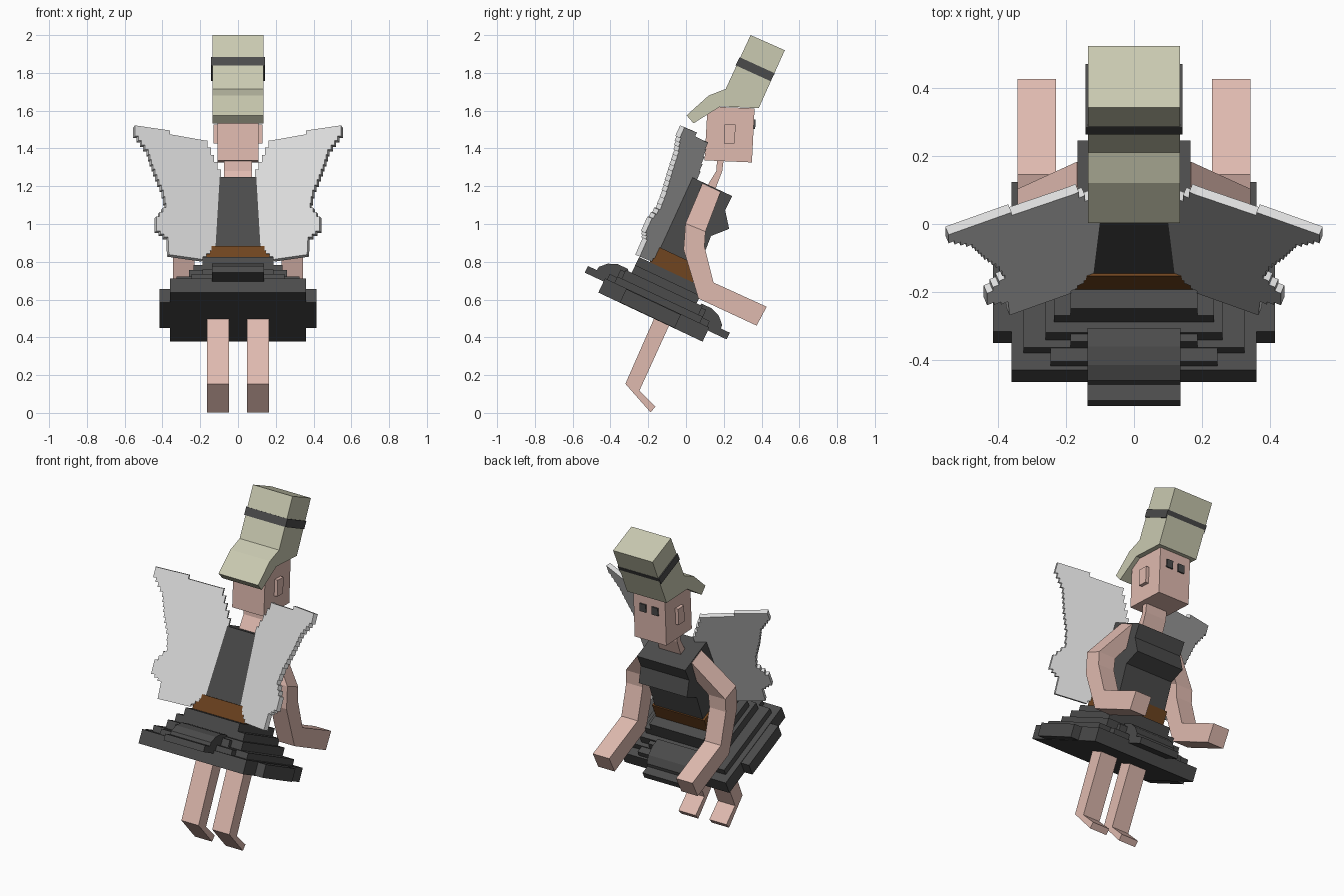
import bpy, bmesh, math
from mathutils import Vector

if "Cube" in bpy.data.objects:
    bpy.data.objects.remove(bpy.data.objects["Cube"])


def material(name, r, g, b):
    m = bpy.data.materials.new(name)
    m.diffuse_color = (r, g, b, 1)
    m.use_nodes = True
    m.node_tree.nodes["Principled BSDF"].inputs["Base Color"].default_value = m.diffuse_color
    return m


SKIN = material("skin", .74, .49, .43)
BLACK = material("black cloth", .07, .07, .07)
BROWN = material("brown belt", .16, .058, .014)
HAT = material("khaki", .59, .59, .44)
WHITE = material("wing white", .72, .72, .72)

# Body leans forward: u runs toward the chest side, w runs up the spine
LEAN = math.radians(25.2)
C, S = math.cos(LEAN), math.sin(LEAN)


def lean(u, w):
    return (-.188 + C * u + S * w, .507 - S * u + C * w)


def finish(name, bm, mat):
    bmesh.ops.recalc_face_normals(bm, faces=bm.faces[:])
    me = bpy.data.meshes.new(name)
    bm.to_mesh(me)
    bm.free()
    me.materials.append(mat)
    ob = bpy.data.objects.new(name, me)
    bpy.context.collection.objects.link(ob)
    return ob


def prism(name, pts, x0, x1, mat):
    """Side profile of (y, z) points, extruded from x0 to x1."""
    bm = bmesh.new()
    face = bm.faces.new([bm.verts.new((x0, y, z)) for y, z in pts])
    ext = bmesh.ops.extrude_face_region(bm, geom=[face])
    moved = [v for v in ext["geom"] if isinstance(v, bmesh.types.BMVert)]
    bmesh.ops.translate(bm, vec=(x1 - x0, 0, 0), verts=moved)
    return finish(name, bm, mat)


def slab(name, hx, u0, u1, w0, w1, mat):
    pts = [lean(u0, w0), lean(u1, w0), lean(u1, w1), lean(u0, w1)]
    return prism(name, pts, -hx, hx, mat)


# Hat, band and head
prism("hat", [(.342, 2), (.523, 1.92), (.385, 1.613), (.183, 1.623), (.04, 1.533),
              (.003, 1.575), (.12, 1.68), (.21, 1.715)], -.136, .136, HAT)
prism("hat_band", [(.284, 1.883), (.47, 1.798), (.448, 1.756), (.263, 1.84)],
      -.142, .142, BLACK)
prism("head", [(.114, 1.622), (.363, 1.612), (.349, 1.326), (.098, 1.337)],
      -.109, .109, SKIN)
prism("neck", [(.165, 1.345), (.2, 1.345), (.192, 1.28), (.15, 1.17),
               (.105, 1.19), (.16, 1.28)], -.074, .074, SKIN)

# Torso with bust, and belt
prism("torso", [lean(u, w) for u, w in [(-.12, .35), (.12, .35), (.107, .525),
      (.178, .6), (.117, .68), (.119, .764), (-.116, .764)]], -.166, .166, BLACK)
slab("belt", .18, -.128, .126, .255, .355, BROWN)

# Skirt of stepped tiers: half width, u range, w range
TIERS = [(.36, -.305, .305, 0, .083), (.415, -.18, .14, .002, .08),
         (.325, -.25, .25, .08, .12), (.245, -.293, .293, .08, .115),
         (.26, -.225, .225, .115, .17), (.187, -.25, .25, .115, .16),
         (.235, -.19, .19, .165, .215), (.187, -.19, .19, .2, .262)]
for i, t in enumerate(TIERS):
    slab(f"skirt_tier_{i + 1}", *t, BLACK)
slab("skirt_flap", .137, -.415, .415, .065, .104, BLACK)

# Rounded folds on the front and rear flaps
for side, s in (("rear", -1), ("front", 1)):
    fold = [(.365, .09), (.36, .125), (.325, .16), (.275, .18), (.215, .18), (.17, .09)]
    prism(side + "_skirt_fold", [lean(s * u, w) for u, w in fold], -.137, .137, BLACK)

# Arm sections: back (y, z), front (y, z), inner x, outer x
ARM = [((.087, 1.215), (.183, 1.17), .06, .168),
       ((-.003, 1.003), (.103, .96), .225, .343),
       ((-.013, .865), (.098, .88), .23, .343),
       ((.066, .605), (.146, .69), .23, .343),
       ((.374, .462), (.427, .562), .23, .343)]


def arm(name, s):
    bm = bmesh.new()
    rings = [[bm.verts.new((s * x, *p)) for x, p in ((xi, a), (xo, a), (xo, b), (xi, b))]
             for a, b, xi, xo in ARM]
    for r, q in zip(rings, rings[1:]):
        for k in range(4):
            bm.faces.new((r[k], r[k - 1], q[k - 1], q[k]))
    bm.faces.new(rings[0])
    bm.faces.new(rings[-1])
    finish(name, bm, SKIN)


# Wing outline keys (x, z, number of jagged steps to the next key)
WING = [(.09, 1.25, 5), (.18, 1.443, 0), (.36, 1.475, 0), (.36, 1.495, 0),
        (.545, 1.522, 0), (.545, 1.49, 4), (.475, 1.395, 4), (.44, 1.29, 4),
        (.395, 1.18, 2), (.38, 1.11, 3), (.432, 1.04, 0), (.432, .98, 3),
        (.37, .93, 0), (.366, .838, 0), (.185, .812, 5), (.09, .89, 0)]


def wing(name, s):
    pts = []
    for i, (x, z, n) in enumerate(WING):
        x2, z2, _ = WING[(i + 1) % len(WING)]
        pts.append((x, z))
        for k in range(n):
            xa, za = x + (x2 - x) * k / n, z + (z2 - z) * k / n
            xb, zb = x + (x2 - x) * (k + 1) / n, z + (z2 - z) * (k + 1) / n
            pts.append((xa, zb))
            if k < n - 1:
                pts.append((xb, zb))
    bm = bmesh.new()
    # The plate sweeps back toward its tip and leans with the spine
    vs = [bm.verts.new((s * x, -.497 - .422 * x + .457 * z, z)) for x, z in pts]
    ext = bmesh.ops.extrude_face_region(bm, geom=[bm.faces.new(vs)])
    moved = [v for v in ext["geom"] if isinstance(v, bmesh.types.BMVert)]
    normal = Vector((s * .422, 1, -.457)).normalized()
    bmesh.ops.translate(bm, vec=normal * .028, verts=moved)
    finish(name, bm, WHITE)


# Paired parts
for side, s in (("left", -1), ("right", 1)):
    arm(side + "_arm", s)
    wing(side + "_wing", s)
    prism(side + "_leg", [(-.125, .6), (-.045, .56), (-.247, .117), (-.162, .032),
                          (-.188, .003), (-.321, .154)], s * .047, s * .165, SKIN)
    prism(side + "_ear", [(.205, 1.528), (.263, 1.526), (.257, 1.425), (.2, 1.427)],
          s * .1, s * .13, SKIN)
    prism(side + "_eye", [(.35, 1.552), (.369, 1.552), (.366, 1.503), (.35, 1.503)],
          s * .02, s * .063, BLACK)
